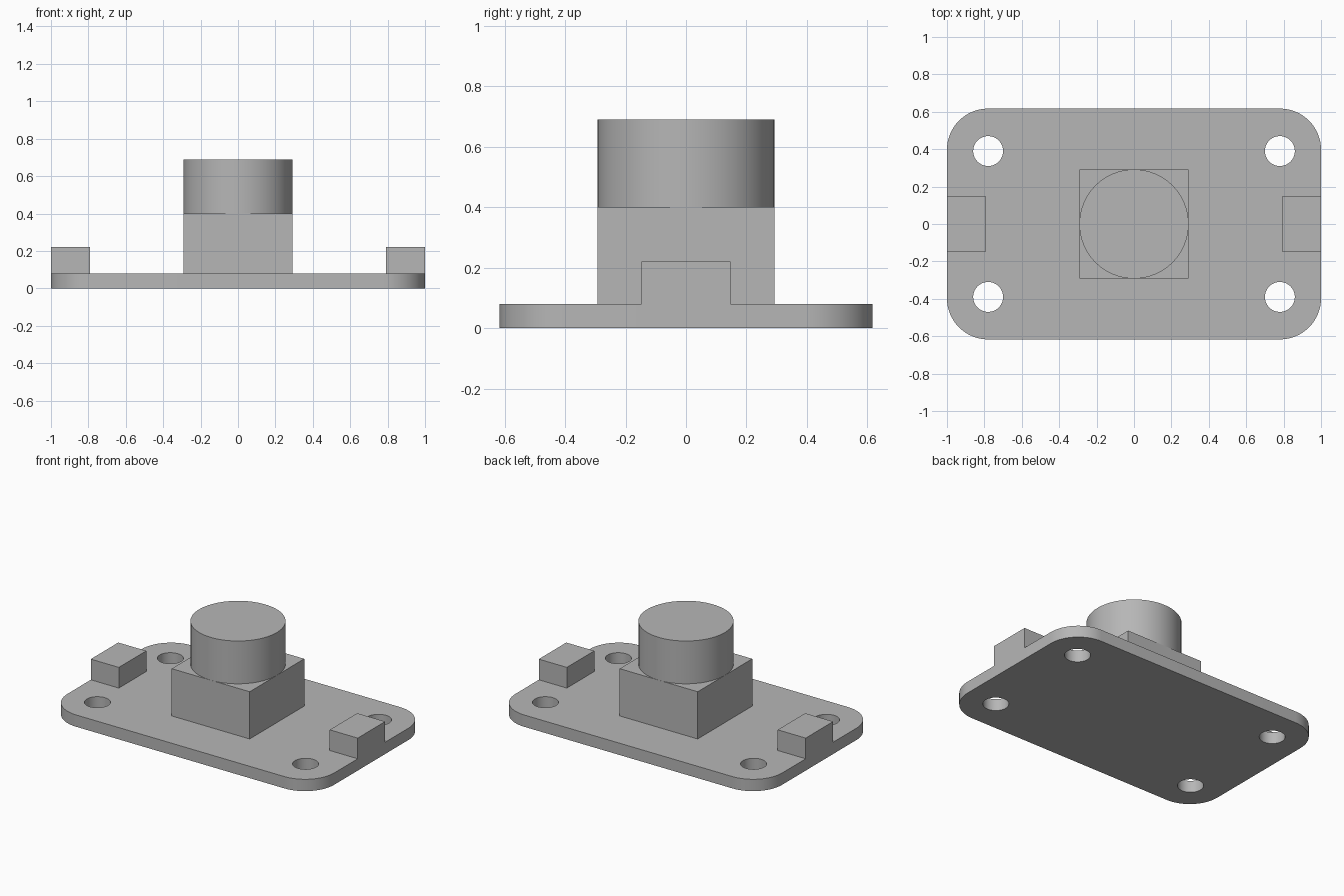
import bpy
import bmesh
from math import cos, sin, pi, radians
from mathutils import Vector

cube = bpy.data.objects.get("Cube")
if cube:
    bpy.data.objects.remove(cube, do_unlink=True)

HALF_X, HALF_Y, THICK = 1.0, 0.617, 0.08
CORNER, HOLE = 0.22, 0.08
HOLE_X, HOLE_Y = 0.78, 0.39
BLOCK, BLOCK_TOP, BOSS_TOP = 0.292, 0.4, 0.69

GREY = (0.47, 0.47, 0.47, 1)
mat = bpy.data.materials.new("plain grey")
mat.use_nodes = True
mat.diffuse_color = GREY
mat.node_tree.nodes["Principled BSDF"].inputs["Base Color"].default_value = GREY


def finish(name, bm):
    bmesh.ops.recalc_face_normals(bm, faces=bm.faces)
    mesh = bpy.data.meshes.new(name)
    bm.to_mesh(mesh)
    bm.free()
    mesh.materials.append(mat)
    obj = bpy.data.objects.new(name, mesh)
    bpy.context.collection.objects.link(obj)
    bpy.ops.object.select_all(action="DESELECT")
    obj.select_set(True)
    bpy.context.view_layer.objects.active = obj
    bpy.ops.object.shade_smooth_by_angle(angle=radians(30))
    return obj


def arc(cx, cy, radius, start, sweep, steps):
    angles = [start + sweep * i / steps for i in range(steps + 1)]
    return [(cx + radius * cos(a), cy + radius * sin(a)) for a in angles]


def loop_edges(bm, points):
    verts = [bm.verts.new((x, y, 0)) for x, y in points]
    return [bm.edges.new((v, verts[i - 1])) for i, v in enumerate(verts)]


def box(name, low, high):
    bm = bmesh.new()
    bmesh.ops.create_cube(bm, size=1)
    low, high = Vector(low), Vector(high)
    bmesh.ops.scale(bm, vec=high - low, verts=bm.verts)
    bmesh.ops.translate(bm, vec=(low + high) / 2, verts=bm.verts)
    return finish(name, bm)


# Base plate: rounded outline with four through holes, extruded upward
quadrants = [(1, 1), (-1, 1), (-1, -1), (1, -1)]
outline = []
for i, (sx, sy) in enumerate(quadrants):
    outline += arc(sx * (HALF_X - CORNER), sy * (HALF_Y - CORNER),
                   CORNER, i * pi / 2, pi / 2, 16)
bm = bmesh.new()
edges = loop_edges(bm, outline)
for sx, sy in quadrants:
    edges += loop_edges(bm, arc(sx * HOLE_X, sy * HOLE_Y, HOLE, 0, 2 * pi, 40)[:-1])
bmesh.ops.triangle_fill(bm, edges=edges, use_beauty=True, normal=(0, 0, 1))
top = bmesh.ops.extrude_face_region(bm, geom=bm.faces[:], use_keep_orig=True)
bmesh.ops.translate(bm, vec=(0, 0, THICK),
                    verts=[g for g in top["geom"] if isinstance(g, bmesh.types.BMVert)])
finish("base_plate", bm)

# Square pedestal
box("pedestal_block", (-BLOCK, -BLOCK, THICK), (BLOCK, BLOCK, BLOCK_TOP))

# Round boss on the pedestal
bm = bmesh.new()
bmesh.ops.create_cone(bm, cap_ends=True, segments=64, radius1=BLOCK, radius2=BLOCK,
                      depth=BOSS_TOP - BLOCK_TOP)
bmesh.ops.translate(bm, vec=(0, 0, (BOSS_TOP + BLOCK_TOP) / 2), verts=bm.verts)
finish("round_boss", bm)

# End lugs, flush with the plate ends
for name, x in (("left_lug", 0.895), ("right_lug", -0.895)):
    box(name, (x - 0.105, -0.147, THICK), (x + 0.105, 0.147, 0.22))
